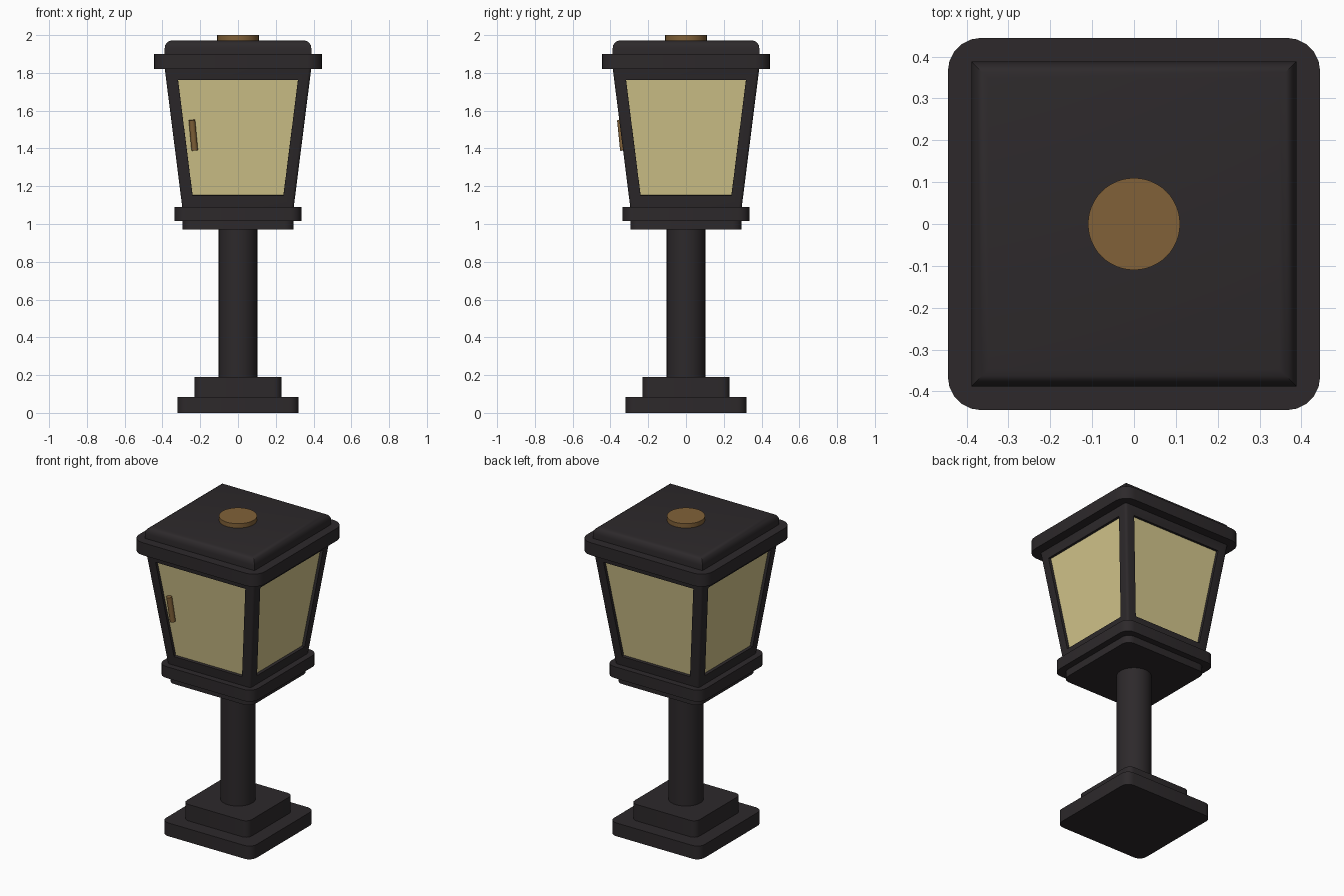
import bpy, bmesh, math
from mathutils import Vector

if "Cube" in bpy.data.objects:
    bpy.data.objects.remove(bpy.data.objects["Cube"])


def material(name, rgb):
    m = bpy.data.materials.new(name)
    m.diffuse_color = (*rgb, 1)
    m.use_nodes = True
    m.node_tree.nodes["Principled BSDF"].inputs["Base Color"].default_value = m.diffuse_color
    return m


IRON = material("dark_iron", (0.026, 0.022, 0.024))
GLASS = material("warm_glass", (0.65, 0.56, 0.26))
BRASS = material("brass", (0.22, 0.12, 0.04))


def finish(name, bm, mat):
    me = bpy.data.meshes.new(name)
    bmesh.ops.recalc_face_normals(bm, faces=bm.faces)
    bm.to_mesh(me)
    bm.free()
    ob = bpy.data.objects.new(name, me)
    bpy.context.collection.objects.link(ob)
    me.materials.append(mat)
    bpy.ops.object.select_all(action='DESELECT')
    bpy.context.view_layer.objects.active = ob
    ob.select_set(True)
    bpy.ops.object.shade_smooth_by_angle(angle=math.radians(32))
    return ob


def ring(bm, half, z, r, seg):
    """Square outline with rounded corners; r = 0 gives sharp corners."""
    out = []
    steps = seg + 1 if r > 0 else 1
    for k, (sx, sy) in enumerate([(1, 1), (-1, 1), (-1, -1), (1, -1)]):
        for i in range(steps):
            a = math.radians(90 * (k + i / seg))
            out.append(bm.verts.new((sx * (half - r) + r * math.cos(a),
                                     sy * (half - r) + r * math.sin(a), z)))
    return out


def loft(rings, r=0.0, seg=5):
    bm = bmesh.new()
    loops = [ring(bm, h, z, r, seg) for h, z in rings]
    bm.faces.new(loops[0])
    bm.faces.new(loops[-1])
    for a, b in zip(loops, loops[1:]):
        for i in range(len(a)):
            j = (i + 1) % len(a)
            bm.faces.new((a[i], a[j], b[j], b[i]))
    bmesh.ops.recalc_face_normals(bm, faces=bm.faces)
    return bm


def cylinder(name, p, q, radius, sides, mat):
    p, q = Vector(p), Vector(q)
    bm = bmesh.new()
    bmesh.ops.create_cone(bm, cap_ends=True, segments=sides, radius1=radius,
                          radius2=radius, depth=(q - p).length)
    rot = (q - p).to_track_quat('Z', 'Y').to_matrix()
    bmesh.ops.rotate(bm, verts=bm.verts, matrix=rot)
    bmesh.ops.translate(bm, verts=bm.verts, vec=(p + q) / 2)
    return finish(name, bm, mat)


# Stepped base, tray under the lantern, and roof rim
for name, half, z0, z1, r in [
    ("base_lower", 0.32, 0.0, 0.085, 0.05),
    ("base_upper", 0.23, 0.085, 0.19, 0.04),
    ("tray_lower", 0.295, 0.97, 1.017, 0.05),
    ("tray_upper", 0.335, 1.017, 1.09, 0.06),
    ("roof_rim", 0.445, 1.82, 1.90, 0.08),
]:
    finish(name, loft([(half, z0), (half, z1)], r), IRON)

# Post
cylinder("post", (0, 0, 0.18), (0, 0, 0.98), 0.102, 32, IRON)

# Roof cap with rounded upper edge
R = 0.04
cap = [(0.388, 1.90)] + [(0.388 - R + R * math.cos(a), 1.972 - R + R * math.sin(a))
                         for a in (math.radians(22.5 * i) for i in range(5))]
finish("roof_cap", loft(cap), IRON)

# Roof button
cylinder("roof_button", (0, 0, 1.96), (0, 0, 2.0), 0.11, 48, BRASS)

# Tapered lantern frame with a recessed window on each side
Z0, Z1, CORNER, RECESS = 1.08, 1.825, 0.015, 0.018
body = loft([(0.294, Z0), (0.388, Z1)], CORNER, 3)
sides = [f for f in body.faces if abs(f.normal.z) < 0.5 and f.calc_area() > 0.1]
bmesh.ops.inset_individual(body, faces=sides, thickness=0.047, use_even_offset=True)
panes = []
for f in sides:
    lows = [v for v in f.verts if v.co.z < 1.4]
    for v in lows:
        top = next(e.other_vert(v) for e in v.link_edges
                   if e in f.edges and e.other_vert(v).co.z > 1.4)
        a, b = v.co.copy(), top.co.copy()
        v.co = a.lerp(b, (1.15 - a.z) / (b.z - a.z))
        top.co = a.lerp(b, (1.762 - a.z) / (b.z - a.z))
    normal = f.normal.copy()
    inner = bmesh.ops.extrude_discrete_faces(body, faces=[f])["faces"][0]
    bmesh.ops.translate(body, verts=inner.verts, vec=-normal * RECESS)
    panes.append([v.co.copy() for v in inner.verts])
    body.faces.remove(inner)
finish("lantern_frame", body, IRON)

# Glass panes closing the four windows
for side, corners in zip(range(4), panes):
    bm = bmesh.new()
    face = bm.faces.new([bm.verts.new(c) for c in corners])
    face.normal_update()
    mid = face.calc_center_median()
    flip = face.normal.dot(Vector((mid.x, mid.y, 0))) < 0
    ob = finish(f"glass_pane_{side + 1}", bm, GLASS)
    n = ob.data.polygons[0].normal
    if n.x * mid.x + n.y * mid.y < 0:
        ob.data.flip_normals()

# Door handle on the front window
cylinder("door_handle", (-0.229, -0.332, 1.39), (-0.244, -0.348, 1.55), 0.017, 16, BRASS)
